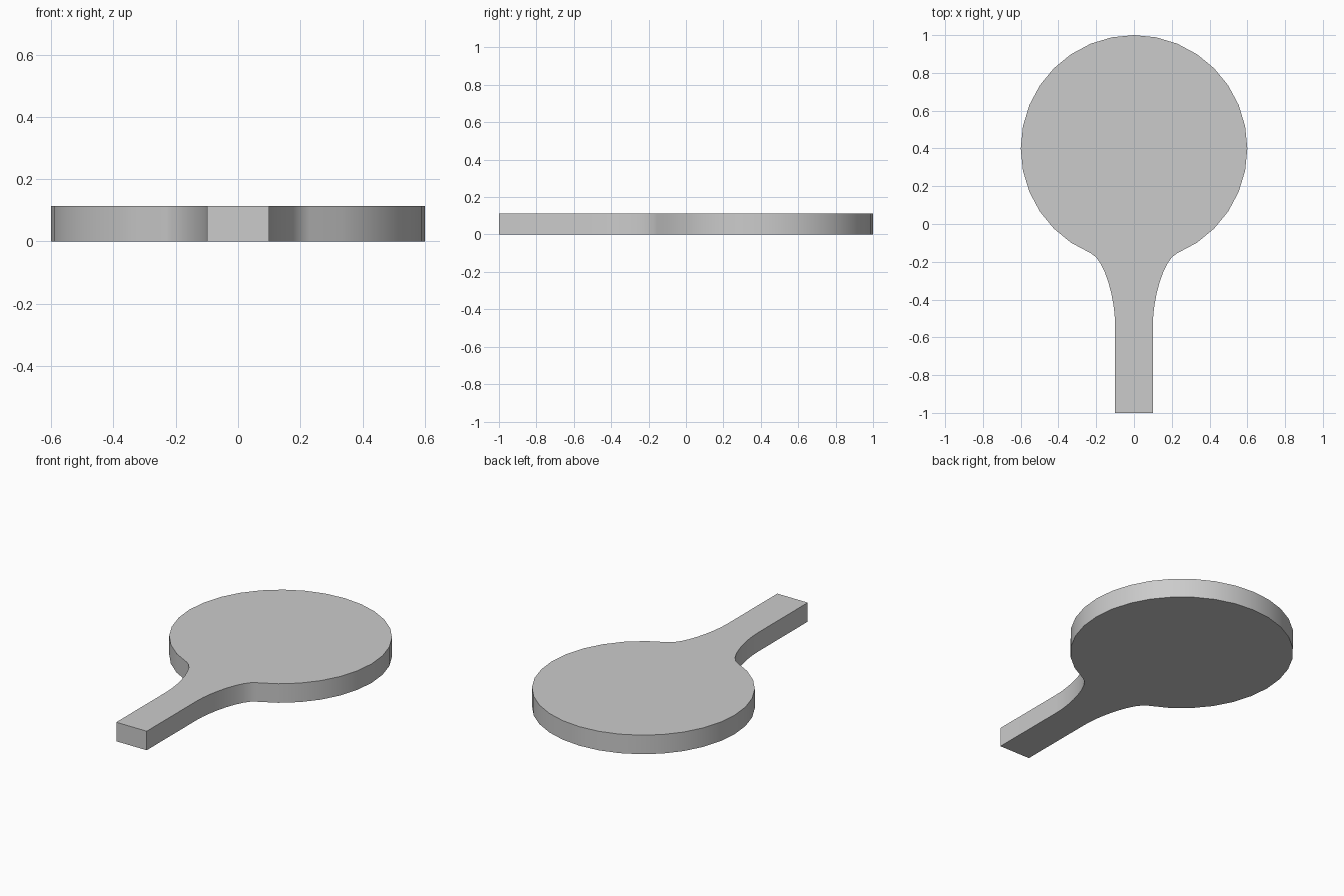
import bpy, bmesh
from math import sin, cos, radians
from mathutils import Vector
from mathutils.geometry import interpolate_bezier

if "Cube" in bpy.data.objects:
    bpy.data.objects.remove(bpy.data.objects["Cube"])

THICK = 0.113
R, CY = 0.6, 0.4       # round blade
GRIP, NECK_Y = 0.1, -0.53

# Right half outline: handle end, flared neck, round blade up to the top
def rim(deg):
    return Vector((R * sin(radians(deg)), CY - R * cos(radians(deg))))

start = rim(22.5)
neck = interpolate_bezier(Vector((GRIP, NECK_Y)), Vector((GRIP, -0.40)),
                          start + Vector((-0.075, -0.031)), start, 9)
right = [Vector((GRIP, -1.0))] + [p.xy for p in neck]
right += [rim(22.5 + 11.25 * i) for i in range(1, 14)]

# Mirror to the left half and close at the top
outline = right + [Vector((0, CY + R))] + [Vector((-p.x, p.y)) for p in reversed(right)]

# Extrude the flat outline into a slab
bm = bmesh.new()
face = bm.faces.new([bm.verts.new((p.x, p.y, 0)) for p in outline])
ext = bmesh.ops.extrude_face_region(bm, geom=[face], use_keep_orig=True)
top = [g for g in ext["geom"] if isinstance(g, bmesh.types.BMVert)]
bmesh.ops.translate(bm, verts=top, vec=(0, 0, THICK))
bmesh.ops.recalc_face_normals(bm, faces=bm.faces[:])

mesh = bpy.data.meshes.new("paddle")
bm.to_mesh(mesh)
bm.free()
paddle = bpy.data.objects.new("paddle", mesh)
bpy.context.collection.objects.link(paddle)

# Smooth rim with crisp top and bottom edges
bpy.context.view_layer.objects.active = paddle
paddle.select_set(True)
bpy.ops.object.shade_smooth_by_angle(angle=radians(40))
